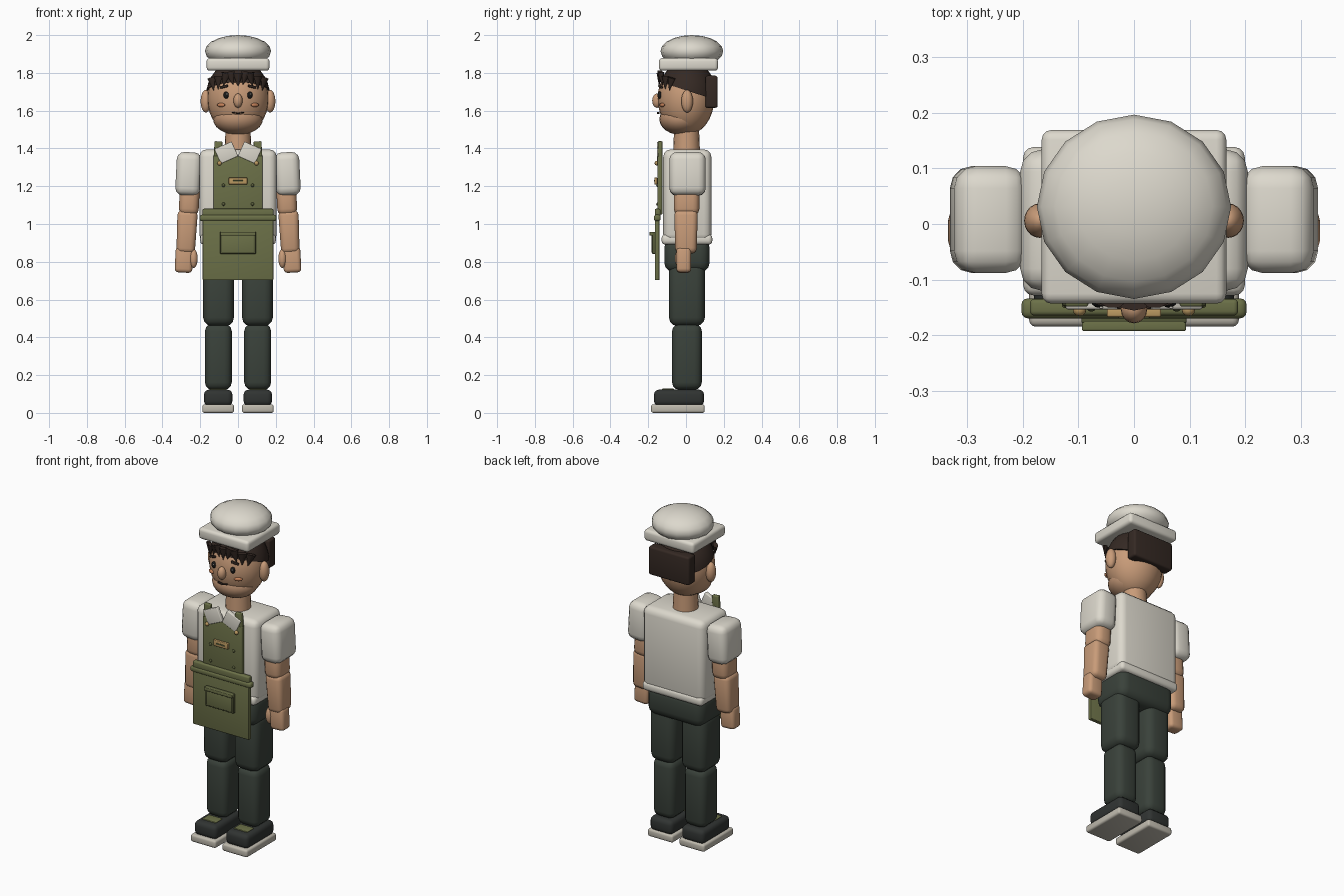
import bpy, bmesh, math
from mathutils import Matrix, Euler, Vector

if "Cube" in bpy.data.objects:
    bpy.data.objects.remove(bpy.data.objects["Cube"])


def mat(name, r, g, b):
    m = bpy.data.materials.new(name)
    m.diffuse_color = (r, g, b, 1)
    m.use_nodes = True
    m.node_tree.nodes["Principled BSDF"].inputs["Base Color"].default_value = m.diffuse_color
    return m


WHITE = mat("cream", .72, .69, .61)
SKIN = mat("skin", .58, .33, .19)
STUBBLE = mat("stubble", .49, .28, .165)
BLUSH = mat("blush", .55, .22, .10)
HAIR = mat("hair", .035, .022, .017)
BLACK = mat("black", .01, .01, .01)
OLIVE = mat("olive", .15, .165, .065)
DARK_OLIVE = mat("dark_olive", .09, .10, .04)
BRASS = mat("brass", .50, .32, .12)
TROUSER = mat("trouser", .042, .054, .043)
SHOE = mat("shoe", .03, .034, .032)
SOLE = mat("sole", .52, .49, .42)


def finish(bm, name, m, loc, rot):
    """Turn a bmesh into a placed, smoothed object."""
    me = bpy.data.meshes.new(name)
    bm.to_mesh(me)
    bm.free()
    ob = bpy.data.objects.new(name, me)
    bpy.context.collection.objects.link(ob)
    ob.location, ob.rotation_euler = loc, rot
    me.materials.append(m)
    bpy.ops.object.select_all(action='DESELECT')
    ob.select_set(True)
    bpy.context.view_layer.objects.active = ob
    bpy.ops.object.shade_smooth_by_angle(angle=math.radians(40))
    return ob


def box(name, loc, size, m, bevel=.005, rot=(0, 0, 0), taper=1):
    """Rounded box by centre and full size; taper scales the bottom end."""
    bm = bmesh.new()
    bmesh.ops.create_cube(bm, size=1, matrix=Matrix.Diagonal((*size, 1)))
    for v in bm.verts:
        if v.co.z < 0:
            v.co.x *= taper
            v.co.y *= taper
    bmesh.ops.bevel(bm, geom=bm.edges[:], offset=bevel, segments=3,
                    profile=.5, affect='EDGES', clamp_overlap=True)
    return finish(bm, name, m, loc, rot)


def ball(name, loc, radii, m, seg=20, rings=12, rot=(0, 0, 0), cut=None):
    """Ellipsoid; cut = (point, normal) removes the side the normal faces."""
    bm = bmesh.new()
    bmesh.ops.create_uvsphere(bm, u_segments=seg, v_segments=rings, radius=1,
                              matrix=Matrix.Diagonal((*radii, 1)))
    if cut:
        bmesh.ops.bisect_plane(bm, geom=bm.verts[:] + bm.edges[:] + bm.faces[:],
                               plane_co=cut[0], plane_no=cut[1], clear_outer=True)
        bmesh.ops.holes_fill(bm, edges=[e for e in bm.edges if e.is_boundary])
    return finish(bm, name, m, loc, rot)


def cone(name, loc, r1, r2, depth, m, rot=(0, 0, 0), seg=16, flat=1):
    bm = bmesh.new()
    bmesh.ops.create_cone(bm, cap_ends=True, segments=seg, radius1=r1, radius2=r2,
                          depth=depth, matrix=Matrix.Diagonal((1, flat, 1, 1)))
    return finish(bm, name, m, loc, rot)


# Head, jaw and neck
ball("head", (0, 0, 1.665), (.163, .15, .195), SKIN, 24, 16)
ball("jaw_stubble", (0, -.028, 1.555), (.132, .113, .083), STUBBLE, 24, 12)
cone("neck", (0, .003, 1.43), .072, .066, .14, SKIN, seg=20)

# Hair: clipped cap, fringe locks and the block at the back
ball("hair_cap", (0, .008, 1.675), (.17, .158, .19), HAIR, 24, 16,
     cut=((0, 0, .03), (0, -.32, -1)))
for i, x in enumerate((-.135, -.105, -.07, -.035, 0, .035, .07, .105, .135)):
    y = .008 - .156 * math.sqrt(1 - (x / .172) ** 2)
    z = 1.765 - (.025 if abs(x) > .1 else 0) + .008 * (i % 2)
    cone("fringe_lock", (x, y + .006, z), .002, .028, .07, HAIR,
         (0, .25 * (i % 3 - 1), math.atan2(x, .15)), 8, .5)
box("back_hair", (0, .135, 1.70), (.27, .065, .17), HAIR, .012)

# Cap
ball("hat_crown", (0, .031, 1.915), (.175, .166, .085), WHITE, 16, 10)
box("hat_band", (0, .013, 1.845), (.333, .313, .067), WHITE, .018)

# Face
ball("nose", (0, -.153, 1.653), (.024, .026, .038), SKIN, 16, 10)
for s in (-1, 1):
    ball("ear", (s * .17, .006, 1.65), (.028, .031, .06), SKIN)
    ball("eye", (s * .063, -.139, 1.682), (.014, .012, .019), BLACK, 12, 8)
    ball("eye_glint", (s * .063 + .004, -.150, 1.688), (.004, .003, .004), WHITE, 8, 6)
    box("eyebrow", (s * .074, -.135, 1.727), (.045, .014, .013), HAIR, .004, (0, s * .25, s * .3))
    ball("cheek", (s * .09, -.126, 1.63), (.024, .009, .011), BLUSH, 14, 8, (0, 0, s * .5))
    box("mouth_side", (s * .015, -.147, 1.588), (.032, .012, .007), HAIR, .002, (0, -s * .2, 0))

# Shirt, hem and hips
box("shirt", (0, .007, 1.15), (.41, .255, .49), WHITE, .04)
box("shirt_hem", (0, .005, .918), (.40, .268, .055), WHITE, .02)
box("hips", (0, .005, .835), (.375, .24, .18), TROUSER, .05)

for s in (-1, 1):
    lean = (0, -s * .05, 0)
    # Arms
    box("sleeve", (s * .262, .008, 1.265), (.132, .193, .23), WHITE, .04, lean)
    box("upper_arm", (s * .258, .003, 1.13), (.105, .135, .17), SKIN, .035, lean)
    box("forearm", (s * .272, 0, .958), (.108, .125, .23), SKIN, .028, lean, .9)
    box("hand", (s * .286, -.012, .81), (.093, .078, .135), SKIN, .02, lean)
    ball("thumb", (s * .235, -.035, .817), (.022, .024, .05), SKIN, 14, 10)
    # Legs
    box("thigh", (s * .103, .005, .63), (.163, .19, .34), TROUSER, .045)
    box("shin", (s * .104, .005, .297), (.142, .158, .35), TROUSER, .04)
    # Shoes
    box("shoe", (s * .105, -.037, .08), (.15, .265, .085), SHOE, .025)
    box("shoe_sole", (s * .105, -.043, .0225), (.168, .284, .045), SOLE, .012)
    box("shoe_tongue", (s * .105, -.095, .122), (.09, .065, .012), OLIVE, .004)
    # Collar and apron straps
    box("collar_flap", (s * .062, -.142, 1.378), (.10, .024, .085), WHITE, .005, (0, s * .42, 0))
    box("apron_strap", (s * .106, -.137, 1.385), (.042, .024, .105), OLIVE, .005, (0, -s * .06, 0))
    ball("strap_button", (s * .098, -.155, 1.322), (.012, .011, .012), BRASS, 12, 8)
    for z in (1.205, 1.105):
        ball("bib_rivet", (s * .077, -.15, z), (.009, .008, .009), DARK_OLIVE, 10, 6)

# Apron
box("apron_bib", (0, -.138, 1.205), (.26, .026, .31), OLIVE, .005)
box("name_tag", (0, -.160, 1.228), (.098, .016, .036), BRASS, .004)
box("name_tag_slot", (0, -.168, 1.228), (.055, .004, .008), DARK_OLIVE, .001)
box("waistband_upper", (0, -.150, 1.06), (.375, .03, .042), OLIVE, .008)
box("waistband_lower", (0, -.152, 1.032), (.406, .036, .034), OLIVE, .012)
box("apron_skirt", (0, -.153, .87), (.374, .024, .335), OLIVE, .004)
box("pocket", (0, -.170, .90), (.19, .018, .117), DARK_OLIVE, .004)
box("pocket_panel", (0, -.174, .897), (.172, .016, .097), OLIVE, .004)
box("pocket_lip", (0, -.183, .948), (.188, .02, .02), OLIVE, .004)
